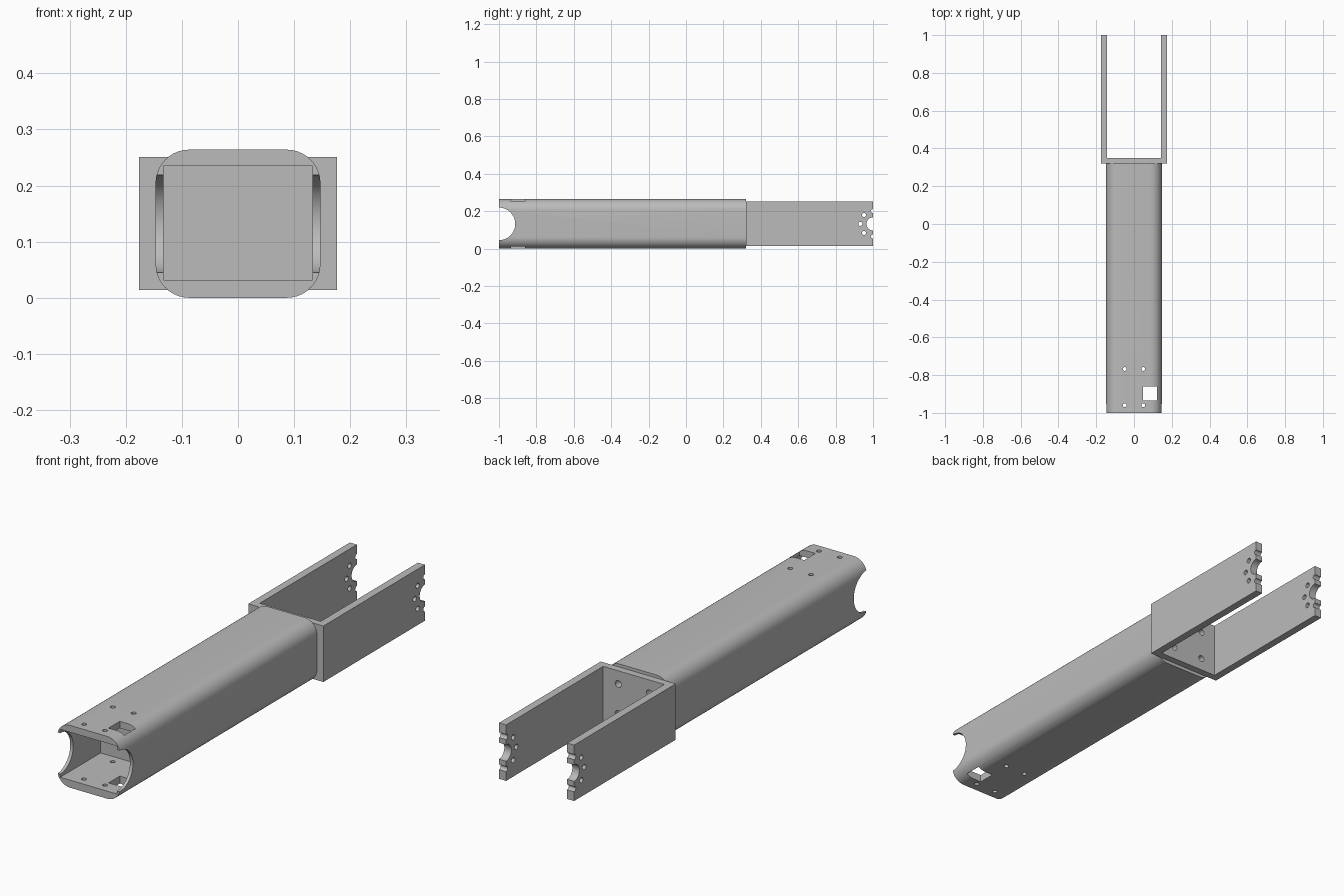
import bpy
import bmesh
from math import sin, cos, pi, radians
from mathutils import Matrix, Vector

cube = bpy.data.objects.get("Cube")
if cube:
    bpy.data.objects.remove(cube, do_unlink=True)

grey = bpy.data.materials.new("plain grey")
grey.use_nodes = True
grey.diffuse_color = (0.5, 0.5, 0.5, 1)
grey.node_tree.nodes["Principled BSDF"].inputs["Base Color"].default_value = grey.diffuse_color

MID = 0.132          # height of the centre line
JOIN = 0.32          # where the tube meets the fork


def make_object(name, bm):
    bmesh.ops.recalc_face_normals(bm, faces=bm.faces)
    mesh = bpy.data.meshes.new(name)
    bm.to_mesh(mesh)
    bm.free()
    mesh.materials.append(grey)
    obj = bpy.data.objects.new(name, mesh)
    bpy.context.collection.objects.link(obj)
    return obj


def box(name, low, high):
    low, high = Vector(low), Vector(high)
    bm = bmesh.new()
    bmesh.ops.create_cube(bm, size=1, matrix=Matrix.Translation((low + high) / 2)
                          @ Matrix.Diagonal((high - low).to_4d()))
    return make_object(name, bm)


def rod(axis, centre, radius, length, sides=24):
    turn = {"x": Matrix.Rotation(pi / 2, 4, "Y"),
            "y": Matrix.Rotation(pi / 2, 4, "X"),
            "z": Matrix()}[axis]
    bm = bmesh.new()
    bmesh.ops.create_cone(bm, cap_ends=True, segments=sides, radius1=radius,
                          radius2=radius, depth=length,
                          matrix=Matrix.Translation(centre) @ turn)
    return make_object("hole_cutter", bm)


def prism(name, outline, to_point, offset):
    """Extrude a flat outline along an offset."""
    bm = bmesh.new()
    face = bm.faces.new([bm.verts.new(to_point(a, b)) for a, b in outline])
    moved = bmesh.ops.extrude_face_region(bm, geom=[face], use_keep_orig=True)["geom"]
    bmesh.ops.translate(bm, vec=offset, verts=[v for v in moved if isinstance(v, bmesh.types.BMVert)])
    return make_object(name, bm)


def carve(obj, cutters):
    """Subtract every cutter, bake the result and drop the cutters."""
    for cutter in cutters:
        cutter.hide_render = True
        mod = obj.modifiers.new("cut", "BOOLEAN")
        mod.operation, mod.solver, mod.object = "DIFFERENCE", "EXACT", cutter
    bpy.context.view_layer.update()
    graph = bpy.context.evaluated_depsgraph_get()
    baked = bpy.data.meshes.new_from_object(obj.evaluated_get(graph))
    obj.modifiers.clear()
    obj.data = baked
    for cutter in cutters:
        bpy.data.objects.remove(cutter, do_unlink=True)


def smooth(obj):
    bpy.ops.object.select_all(action="DESELECT")
    obj.select_set(True)
    bpy.context.view_layer.objects.active = obj
    bpy.ops.object.shade_smooth_by_angle(angle=radians(30))


# Tube with rounded corners
half_w, half_h, corner, steps = 0.147, 0.132, 0.06, 10
outline = []
for quarter, (sx, sz) in enumerate([(1, 1), (-1, 1), (-1, -1), (1, -1)]):
    for i in range(steps + 1):
        a = (quarter + i / steps) * pi / 2
        outline.append((sx * (half_w - corner) + corner * cos(a),
                        MID + sz * (half_h - corner) + corner * sin(a)))
tube = prism("tube", outline, lambda x, z: (x, -1, z), (0, 1 + JOIN, 0))

# Front pocket, round side notches, square window and screw holes
cutters = [box("pocket_cutter", (-0.133, -1.1, 0.032), (0.133, -0.73, 0.235)),
           rod("x", (0, -1, MID), 0.087, 0.5, 64),
           box("window_cutter", (0.048, -0.935, -0.1), (0.122, -0.86, 0.4))]
cutters += [rod("z", (x, y, MID), 0.01, 0.5) for x in (-0.049, 0.049) for y in (-0.96, -0.768)]
carve(tube, cutters)
smooth(tube)

# U-shaped fork
out_x, in_x, web = 0.176, 0.143, 0.35
u_shape = [(-out_x, JOIN), (out_x, JOIN), (out_x, 1), (in_x, 1),
           (in_x, web), (-in_x, web), (-in_x, 1), (-out_x, 1)]
fork = prism("fork", u_shape, lambda x, y: (x, y, 0.014), (0, 0, 0.237))

# Fork tip notch with its ring of small holes, and screw holes in the web
cutters = [rod("x", (0, 1, MID), 0.035, 0.5, 48)]
for i in range(5):
    a = pi / 2 + i * pi / 4
    cutters.append(rod("x", (0, 1 + 0.068 * cos(a), MID + 0.068 * sin(a)), 0.011, 0.5))
cutters += [rod("y", (x, JOIN + 0.015, MID + z), 0.014, 0.1)
            for x in (-0.073, 0.073) for z in (-0.063, 0.063)]
carve(fork, cutters)
smooth(fork)
